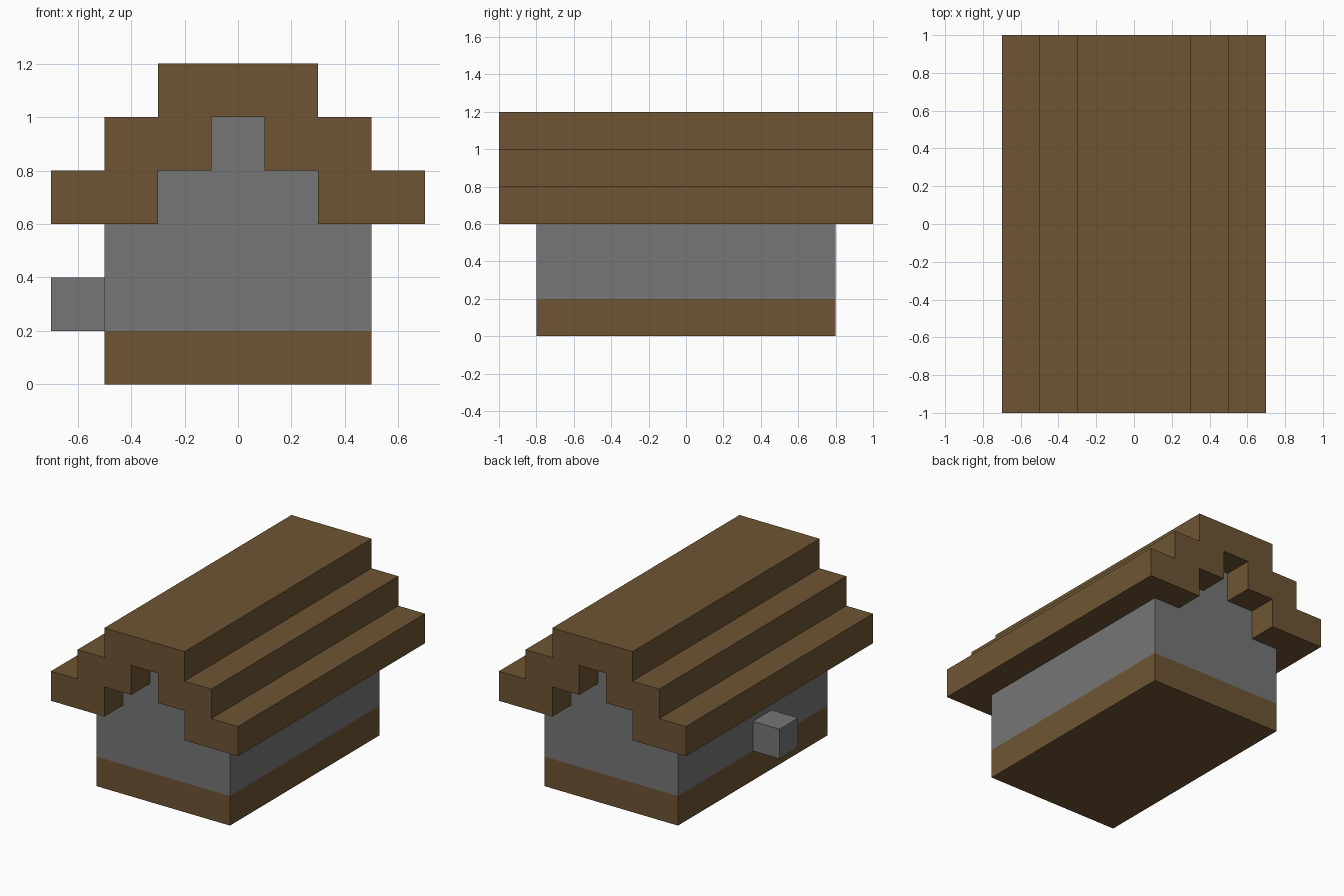
import bpy
import bmesh

cube = bpy.data.objects.get("Cube")
if cube:
    bpy.data.objects.remove(cube, do_unlink=True)


def make_material(name, rgb):
    mat = bpy.data.materials.new(name)
    mat.use_nodes = True
    colour = (*rgb, 1.0)
    mat.diffuse_color = colour
    mat.node_tree.nodes["Principled BSDF"].inputs["Base Color"].default_value = colour
    return mat


def extrude_profile(name, outline, y0, y1, mat):
    """Extrude an (x, z) outline along y from y0 to y1."""
    bm = bmesh.new()
    face = bm.faces.new([bm.verts.new((x, y0, z)) for x, z in outline])
    grown = bmesh.ops.extrude_face_region(bm, geom=[face])["geom"]
    verts = [v for v in grown if isinstance(v, bmesh.types.BMVert)]
    bmesh.ops.translate(bm, vec=(0, y1 - y0, 0), verts=verts)
    bmesh.ops.recalc_face_normals(bm, faces=bm.faces)
    mesh = bpy.data.meshes.new(name)
    bm.to_mesh(mesh)
    bm.free()
    mesh.materials.append(mat)
    obj = bpy.data.objects.new(name, mesh)
    bpy.context.collection.objects.link(obj)
    return obj


def mirrored(half):
    return half + [(-x, z) for x, z in reversed(half)]


def rectangle(x0, x1, z0, z1):
    return [(x0, z0), (x1, z0), (x1, z1), (x0, z1)]


wood = make_material("brown wood", (0.156, 0.091, 0.034))
stone = make_material("grey stone", (0.181, 0.181, 0.181))

# Stepped roof: underside steps down to the eave, outer steps climb to the ridge
under_steps = [(0.1, 1.0), (0.1, 0.8), (0.3, 0.8), (0.3, 0.6)]
outer_steps = [(0.7, 0.6), (0.7, 0.8), (0.5, 0.8), (0.5, 1.0), (0.3, 1.0), (0.3, 1.2)]
extrude_profile("stepped_roof", mirrored(under_steps + outer_steps), -1.0, 1.0, wood)

# Walls with gables that fill the underside of the roof
wall_half = [(0.5, 0.2), (0.5, 0.6)] + under_steps[::-1]
extrude_profile("gabled_walls", mirrored(wall_half), -0.8, 0.8, stone)

# Wooden foundation, flush with the walls
extrude_profile("foundation", rectangle(-0.5, 0.5, 0.0, 0.2), -0.8, 0.8, wood)

# Small block on the side wall
extrude_profile("side_block", rectangle(-0.7, -0.5, 0.2, 0.4), -0.2, 0.0, stone)
